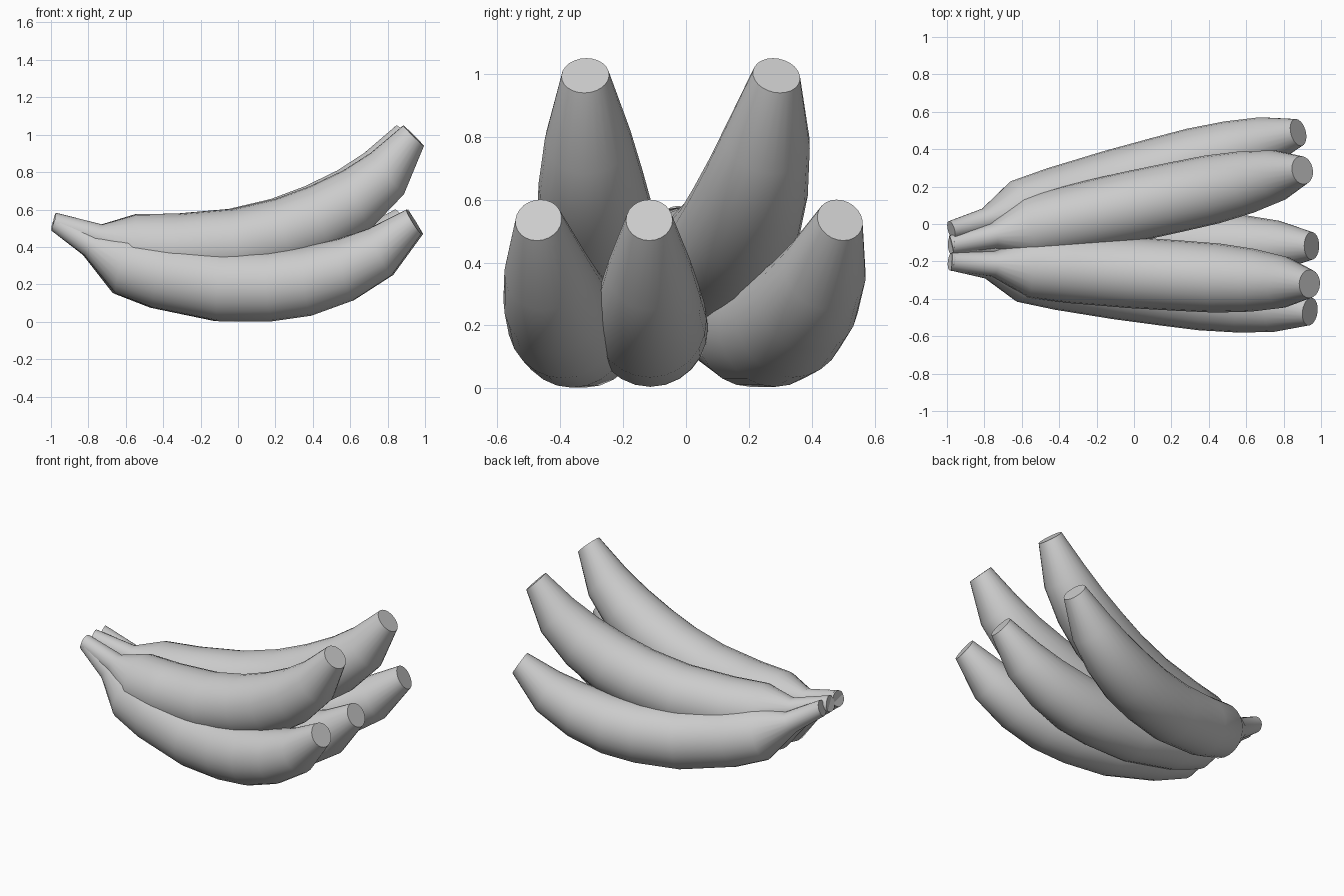
import bpy, bmesh, math
from mathutils import Vector, Matrix

if "Cube" in bpy.data.objects:
    bpy.data.objects.remove(bpy.data.objects["Cube"])

SIDES = 24
PIVOT = Vector((-0.97, 0, 0.53))

# Banana side profile: (bottom x, bottom z, top x, top z) per cross-section, stem to tip
PROFILE = [
    (-0.995, 0.485, -0.96, 0.58),
    (-0.82, 0.355, -0.74, 0.465),
    (-0.65, 0.15, -0.55, 0.475),
    (-0.45, 0.075, -0.34, 0.427),
    (-0.10, 0.005, -0.06, 0.385),
    (0.19, 0.005, 0.17, 0.383),
    (0.40, 0.035, 0.36, 0.405),
    (0.62, 0.115, 0.55, 0.445),
    (0.83, 0.25, 0.71, 0.50),
    (0.99, 0.47, 0.91, 0.60),
]


def banana(name, stem_y, yaw, tilt=0, size=1.0):
    """Loft round sections along the profile, then fan out about the stem end."""
    bm = bmesh.new()
    rings = []
    for bx, bz, tx, tz in PROFILE:
        bottom, top = Vector((bx, 0, bz)), Vector((tx, 0, tz))
        centre, up = (bottom + top) / 2 - PIVOT, (top - bottom) / 2
        side = Vector((0, up.length * 0.97, 0))
        rings.append([bm.verts.new(centre + up * math.sin(a) + side * math.cos(a))
                      for a in (2 * math.pi * i / SIDES for i in range(SIDES))])
    for r0, r1 in zip(rings, rings[1:]):
        for i in range(SIDES):
            j = (i + 1) % SIDES
            bm.faces.new((r0[i], r0[j], r1[j], r1[i]))
    # flat cut ends
    bm.faces.new(rings[0])
    bm.faces.new(rings[-1])
    bmesh.ops.recalc_face_normals(bm, faces=bm.faces)
    place = (Matrix.Translation((PIVOT.x, stem_y, PIVOT.z))
             @ Matrix.Rotation(math.radians(yaw), 4, 'Z')
             @ Matrix.Rotation(math.radians(-tilt), 4, 'Y')
             @ Matrix.Scale(size, 4))
    bm.transform(place)
    mesh = bpy.data.meshes.new(name)
    bm.to_mesh(mesh)
    bm.free()
    obj = bpy.data.objects.new(name, mesh)
    bpy.context.collection.objects.link(obj)
    bpy.ops.object.select_all(action='DESELECT')
    obj.select_set(True)
    bpy.context.view_layer.objects.active = obj
    bpy.ops.object.shade_smooth_by_angle(angle=math.radians(50))


# lower row of three
banana("lower_banana_front", -0.20, -8, size=1.005)
banana("lower_banana_middle", -0.11, -0.2)
banana("lower_banana_back", -0.03, 15.7)
# upper pair, tilted up
banana("upper_banana_front", -0.20, -3.6, 13.5, 1.025)
banana("upper_banana_back", -0.11, 12, 13.5, 1.025)
